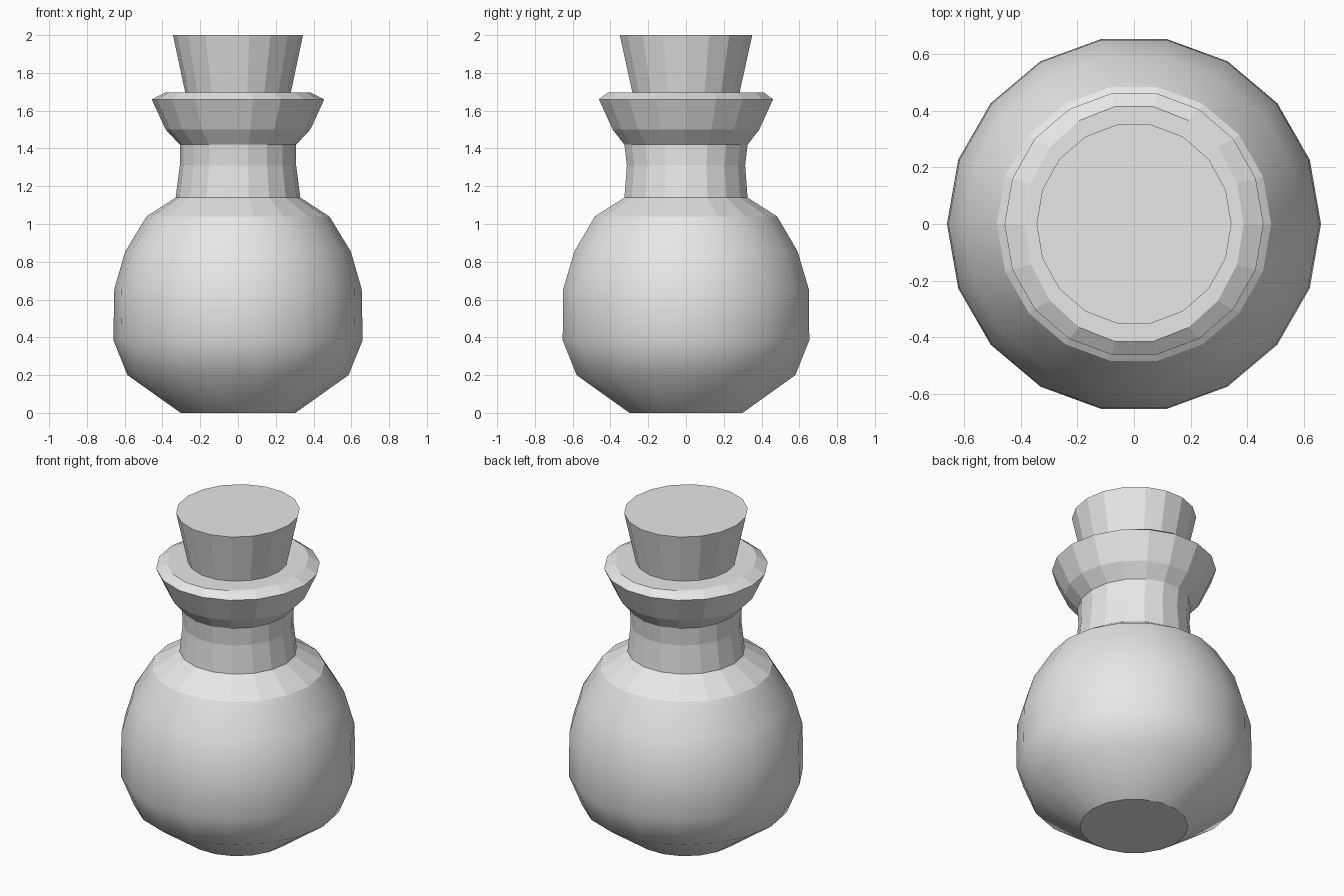
import bpy
import bmesh
from math import cos, sin, tau

SIDES = 18

cube = bpy.data.objects.get("Cube")
if cube:
    bpy.data.objects.remove(cube, do_unlink=True)

grey = bpy.data.materials.new("plain grey")
grey.use_nodes = True
colour = (0.8, 0.8, 0.8, 1)
grey.diffuse_color = colour
grey.node_tree.nodes["Principled BSDF"].inputs["Base Color"].default_value = colour


def turned(name, profile, smooth_below=0.0):
    """Closed lathe shape from (x radius, y radius, z) rings, bottom to top."""
    bm = bmesh.new()
    rings = []
    for rx, ry, z in profile:
        rings.append([bm.verts.new((rx * cos(tau * i / SIDES), ry * sin(tau * i / SIDES), z))
                      for i in range(SIDES)])
    for low, high in zip(rings, rings[1:]):
        for i in range(SIDES):
            j = (i + 1) % SIDES
            face = bm.faces.new((low[i], low[j], high[j], high[i]))
            face.smooth = max(v.co.z for v in face.verts) <= smooth_below
    bm.faces.new(rings[0][::-1])
    bm.faces.new(rings[-1])
    mesh = bpy.data.meshes.new(name)
    bm.to_mesh(mesh)
    bm.free()
    mesh.materials.append(grey)
    obj = bpy.data.objects.new(name, mesh)
    bpy.context.collection.objects.link(obj)
    return obj


# Flask: smooth round belly, then faceted shoulder, neck and flared lip
turned("flask", [
    (0.304, 0.304, 0.0),
    (0.585, 0.588, 0.2),
    (0.66, 0.663, 0.385),
    (0.655, 0.66, 0.655),
    (0.597, 0.6, 0.855),
    (0.484, 0.49, 1.04),
    (0.33, 0.331, 1.14),
    (0.308, 0.318, 1.31),
    (0.308, 0.331, 1.42),
    (0.383, 0.394, 1.5),
    (0.457, 0.468, 1.66),
    (0.387, 0.421, 1.695),
], smooth_below=1.05)

# Tapered stopper seated in the lip
turned("stopper", [
    (0.272, 0.28, 1.66),
    (0.344, 0.356, 2.0),
])
